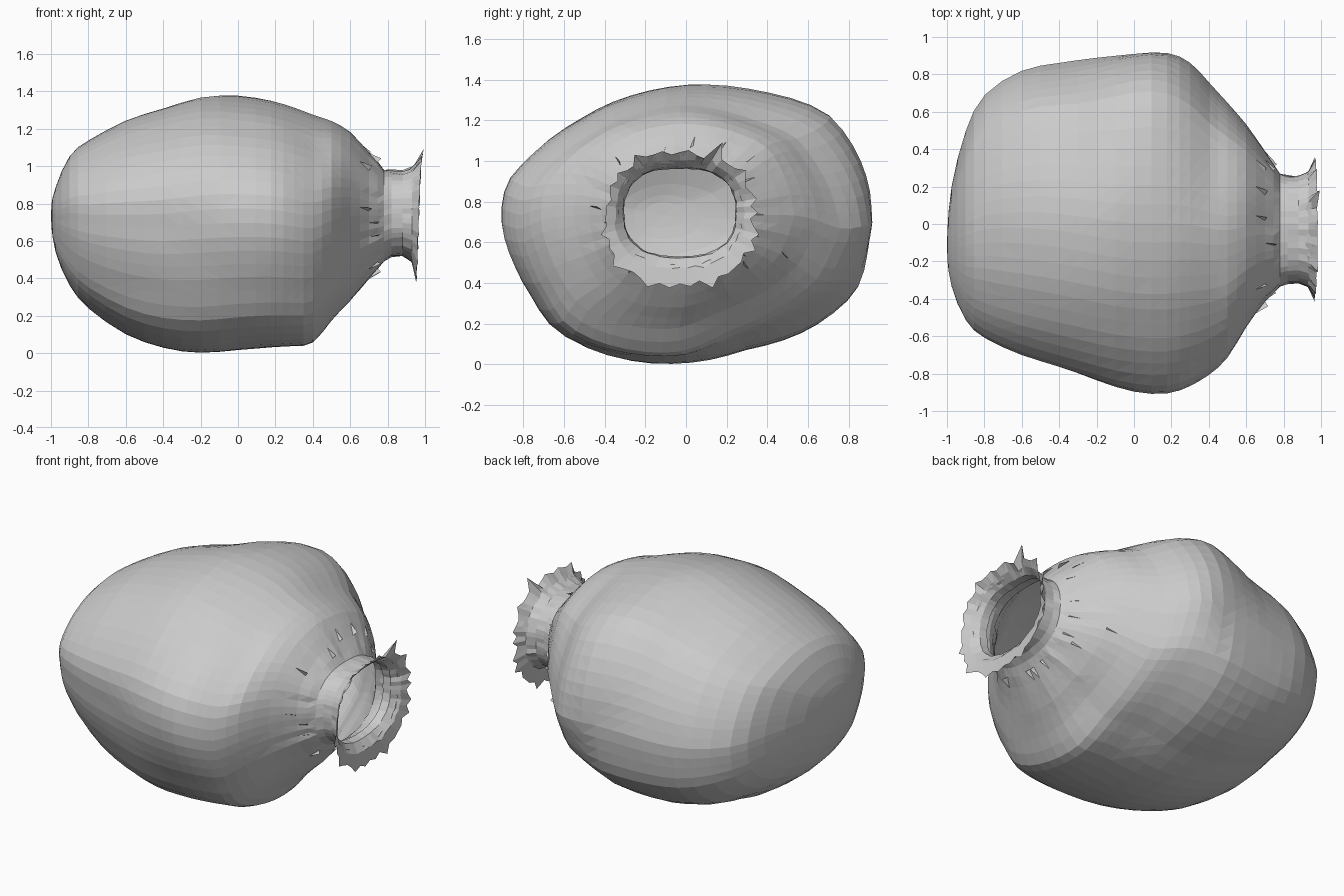
import bpy, bmesh, math, random
from mathutils import Vector, noise

if "Cube" in bpy.data.objects:
    bpy.data.objects.remove(bpy.data.objects["Cube"])

random.seed(4)
SEG = 56

# Lengthwise stations of the fruit: x, y min, y max, z min, z max
STATIONS = [
    (-0.997, -0.20, -0.02, 0.67, 0.80), (-0.975, -0.33, 0.20, 0.54, 0.89),
    (-0.90, -0.51, 0.50, 0.36, 1.06), (-0.80, -0.60, 0.69, 0.24, 1.14),
    (-0.60, -0.69, 0.82, 0.10, 1.25), (-0.40, -0.75, 0.86, 0.03, 1.31),
    (-0.20, -0.83, 0.885, 0.00, 1.375), (0.00, -0.90, 0.905, 0.015, 1.38),
    (0.18, -0.91, 0.915, 0.03, 1.355), (0.30, -0.87, 0.865, 0.035, 1.32),
    (0.40, -0.81, 0.76, 0.05, 1.28), (0.50, -0.72, 0.65, 0.175, 1.245),
    (0.60, -0.55, 0.53, 0.28, 1.185), (0.70, -0.41, 0.39, 0.40, 1.07),
    (0.78, -0.335, 0.27, 0.49, 0.98)]

# Lopsided cross-section in y, z (unit box)
SECTION = [(1, .09), (.98, .35), (.92, .55), (.78, .81), (.45, .95), (.1, 1), (-.3, .91),
           (-.6, .73), (-.85, .48), (-.97, .3), (-1, .09), (-.93, -.3), (-.83, -.55),
           (-.72, -.78), (-.5, -.92), (-.16, -1), (.3, -.9), (.72, -.72), (.94, -.48), (.99, -.2)]


def spline(p0, p1, p2, p3, t):
    return 0.5 * (2 * p1 + (p2 - p0) * t + (2 * p0 - 5 * p1 + 4 * p2 - p3) * t * t
                  + (3 * p1 - p0 - 3 * p2 + p3) * t ** 3)


def section_radius(angle):
    pts = sorted((math.atan2(z, y) % math.tau, math.hypot(y, z)) for y, z in SECTION)
    pts = [(pts[-1][0] - math.tau, pts[-1][1])] + pts + [(pts[0][0] + math.tau, pts[0][1])]
    for (a, r), (b, s) in zip(pts, pts[1:]):
        if a <= angle <= b:
            return r + (s - r) * (angle - a) / (b - a)
    return 1.0


RADII = [section_radius(i * math.tau / SEG) for i in range(SEG)]


def ring_points(x, y0, y1, z0, z1):
    blend = min(max((x - 0.45) / 0.3, 0), 1)
    # how much each quadrant of the section swells (+) or flattens (-) along the fruit
    back = min(max(-x / 0.4, 0), 1)
    swell = {(1, 1): -0.085 * min(1, abs(x - 0.05) / 0.35) * (1 - blend),
             (0, 1): 0.075 * back,
             (0, 0): 0.02 * back,
             (1, 0): -0.13 * max(0, 1 - ((x - 0.42) / 0.4) ** 2)}
    pts = []
    for i in range(SEG):
        a = i * math.tau / SEG
        c, s = math.cos(a), math.sin(a)
        neck = (abs(c) ** 2.5 + abs(s) ** 2.5) ** -0.4   # squarish opening
        r = RADII[i] * (1 - blend) + neck * blend
        r *= 1 + swell[(int(c > 0), int(s > 0))] * abs(2 * s * c)
        pts.append(Vector((x, (y0 + y1) / 2 + (y1 - y0) / 2 * r * c,
                           (z0 + z1) / 2 + (z1 - z0) / 2 * r * s)))
    return pts


def loft(bm, rings):
    loops = [[bm.verts.new(p) for p in ring] for ring in rings]
    for a, b in zip(loops, loops[1:]):
        for i in range(SEG):
            j = (i + 1) % SEG
            bm.faces.new((a[i], a[j], b[j], b[i]))
    return loops


def finish(bm, name):
    mesh = bpy.data.meshes.new(name)
    bm.to_mesh(mesh)
    bm.free()
    obj = bpy.data.objects.new(name, mesh)
    bpy.context.collection.objects.link(obj)
    return obj


# Hollow fruit body with an uneven skin
rings = []
for k in range(len(STATIONS) - 1):
    quad = [STATIONS[min(max(k + d, 0), len(STATIONS) - 1)] for d in (-1, 0, 1, 2)]
    for t in (0, 0.5):
        rings.append(ring_points(*[spline(*c, t) for c in zip(*quad)]))
rings.append(ring_points(*STATIONS[-1]))
pleats = [random.uniform(-0.008, 0.014) for _ in range(SEG)]
for ring in rings[2:-1]:
    for i, p in enumerate(ring):
        out = Vector((0, p.y, p.z - 0.7)).normalized()
        p += out * (max(0, (p.x - 0.55) / 0.25) * pleats[i] + 0.004 * noise.noise(p * 5))
        p.z = max(p.z, 0)
bm = bmesh.new()
loops = loft(bm, rings)
tip = bm.verts.new((-1, -0.11, 0.735))
for i in range(SEG):
    bm.faces.new((tip, loops[0][(i + 1) % SEG], loops[0][i]))
bmesh.ops.smooth_vert(bm, verts=[v for v in bm.verts if -0.9 < v.co.x < 0.6], factor=0.5,
                      use_axis_x=True, use_axis_y=True, use_axis_z=True)
bmesh.ops.triangulate(bm, faces=bm.faces[:])
finish(bm, "fruit_body")

# Flared crown with a ragged rim and a thin inner lip
teeth = [random.choice((0.0, 0.01, 0.02, 0.045)) for _ in range(SEG)]
teeth[round(SEG * 0.17)] = 0.10


def crown_ring(x, grow, ragged, wobble):
    pts = []
    for i, p in enumerate(ring_points(x, -0.315, 0.255, 0.52, 0.975)):
        out = Vector((0, p.y + 0.03, p.z - 0.75)).normalized()
        low = 0.065 * ragged * max(0, -out.z)
        p += out * (grow + low + ragged * teeth[i] + random.uniform(-wobble, wobble))
        p.x += ragged * (0.015 * out.z + 0.15 * teeth[i])
        pts.append(p)
    return pts


bm = bmesh.new()
loft(bm, [rings[-1], crown_ring(0.82, 0.004, 0, 0.004), crown_ring(0.88, 0, 0, 0.004),
          crown_ring(0.93, 0.018, 0.15, 0.006), crown_ring(0.965, 0.055, 1, 0.006),
          crown_ring(0.945, 0.03, 0.2, 0.006), crown_ring(0.90, -0.006, 0, 0.004),
          crown_ring(0.85, -0.012, 0, 0.003)])
finish(bm, "crown")

# Torn skin slivers around the neck, plus a few stray flecks
bm = bmesh.new()


def sliver(k, i, lift):
    a, b = rings[k][i], rings[k + 1][i]
    side = (rings[k + 1][(i + 1) % SEG] - b) * 0.35
    out = Vector((0.3, b.y, b.z - 0.73)).normalized() * lift
    bm.faces.new([bm.verts.new(p) for p in (a, b + out, b + side)])


for i in random.sample(range(SEG), 16):
    sliver(random.choice((-3, -4)), i, random.uniform(0.01, 0.03))
for y, z in ((-0.50, 0.80), (0.50, 0.52)):
    k, i = min(((k, i) for k in range(-10, -2) for i in range(SEG)),
               key=lambda n: math.hypot(rings[n[0]][n[1]].y - y, rings[n[0]][n[1]].z - z))
    sliver(k, i, 0.03)
finish(bm, "skin_slivers")
